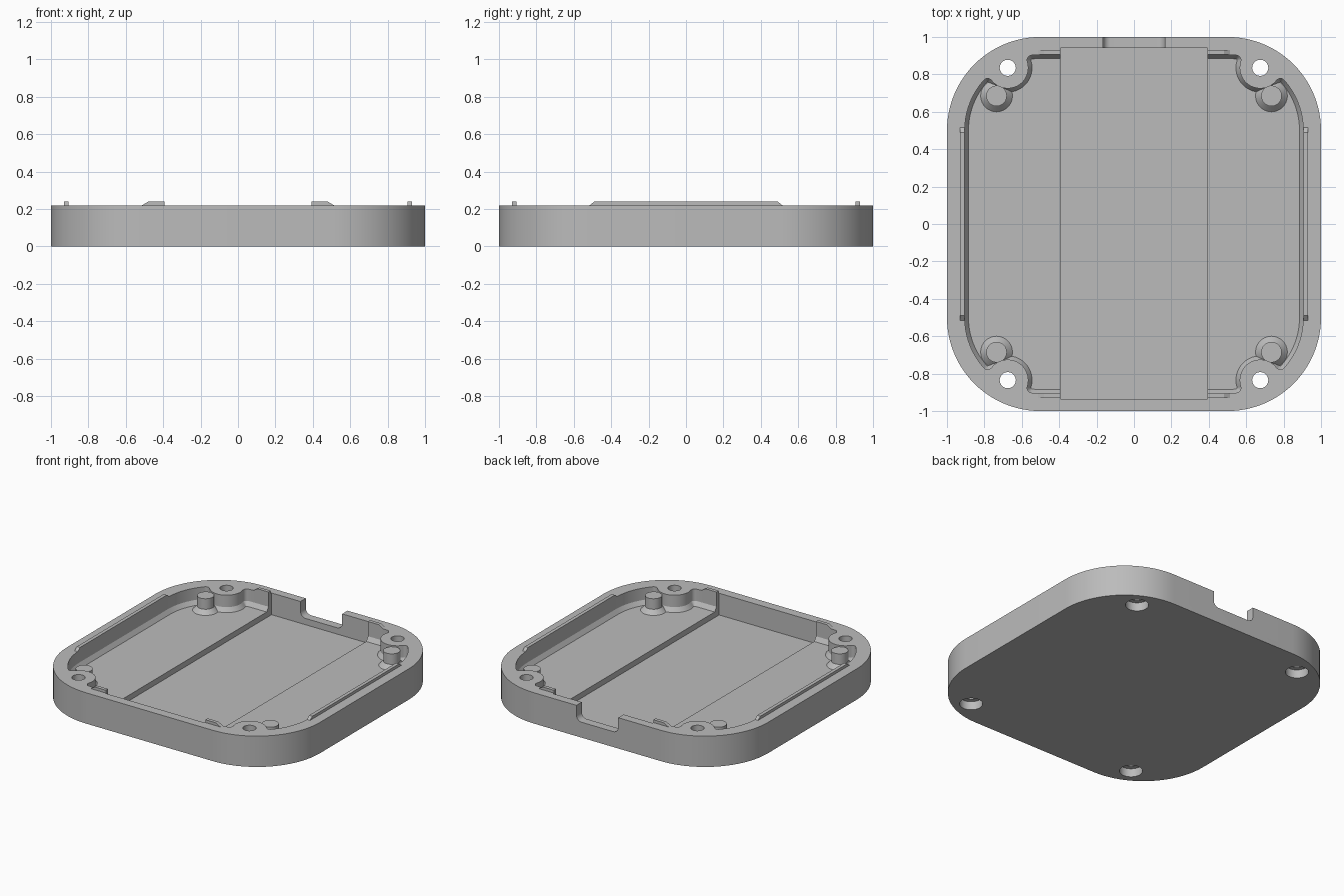
import bpy, bmesh
from math import cos, sin, atan2, hypot, sqrt, pi
from mathutils import Vector

cube = bpy.data.objects.get("Cube")
if cube:
    bpy.data.objects.remove(cube, do_unlink=True)

RIM, FLOOR, CHANNEL = 0.22, 0.105, 0.065
BOSS, BOSS_R = Vector((0.675, 0.835)), 0.11
CORNER, WALL_R, FILLET = Vector((0.5, 0.5)), 0.405, 0.026
QUADRANTS = ((1, 1), (-1, 1), (-1, -1), (1, -1))

grey = bpy.data.materials.new("plain grey")
grey.use_nodes = True
grey.diffuse_color = (0.5, 0.5, 0.5, 1)
grey.node_tree.nodes["Principled BSDF"].inputs["Base Color"].default_value = (0.5, 0.5, 0.5, 1)


def loft(name, rings):
    """Skin a stack of equal-length closed rings and cap both ends."""
    bm = bmesh.new()
    loops = [[bm.verts.new(p) for p in ring] for ring in rings]
    n = len(loops[0])
    for low, high in zip(loops, loops[1:]):
        for i in range(n):
            j = (i + 1) % n
            bm.faces.new((low[i], low[j], high[j], high[i]))
    bm.faces.new(loops[0][::-1])
    bm.faces.new(loops[-1])
    bmesh.ops.recalc_face_normals(bm, faces=bm.faces)
    mesh = bpy.data.meshes.new(name)
    bm.to_mesh(mesh)
    bm.free()
    mesh.materials.append(grey)
    ob = bpy.data.objects.new(name, mesh)
    bpy.context.collection.objects.link(ob)
    return ob


def arc(c, r, a, b, n):
    return [Vector((c[0] + r * cos(a + (b - a) * i / n),
                    c[1] + r * sin(a + (b - a) * i / n))) for i in range(n + 1)]


def at(points, z):
    return [(p[0], p[1], z) for p in points]


def turned(name, x, y, profile, n=40):
    return loft(name, [at(arc((x, y), r, 0, 2 * pi * (n - 1) / n, n - 1), z) for r, z in profile])


def box(name, lo, hi):
    base = [(lo[0], lo[1]), (hi[0], lo[1]), (hi[0], hi[1]), (lo[0], hi[1])]
    return loft(name, [at(base, lo[2]), at(base, hi[2])])


def four_way(quarter):
    """Repeat the first-quadrant outline around both axes."""
    out = []
    for sx, sy in QUADRANTS:
        pts = quarter if sx * sy > 0 else quarter[::-1]
        out += [(p[0] * sx, p[1] * sy) for p in pts]
    return out


def angle(v):
    return atan2(v[1], v[0])


def pocket_outline(inset):
    """Rounded wall that wraps smoothly around each screw boss."""
    to_boss = BOSS - CORNER
    d = to_boss.length
    far, near = WALL_R - FILLET, BOSS_R + FILLET
    a = (far * far - near * near + d * d) / (2 * d)
    h = sqrt(far * far - a * a)
    u = to_boss / d
    side = Vector((u.y, -u.x)) * h
    p1, p2 = CORNER + u * a + side, CORNER + u * a - side
    t1, t2 = angle(p1 - CORNER), angle(p2 - CORNER)
    wall, fil = WALL_R - inset, FILLET - inset
    q = arc(CORNER, wall, 0, t1, 14)
    q += arc(p1, fil, t1, angle(BOSS - p1), 8)[1:]
    q += arc(BOSS, BOSS_R + inset, angle(p1 - BOSS), angle(p2 - BOSS) - 2 * pi, 20)[1:]
    q += arc(p2, fil, angle(BOSS - p2), t2, 8)[1:]
    q += arc(CORNER, wall, t2, pi / 2, 3)[1:]
    return four_way(q)


def cut(target, cutter):
    mod = target.modifiers.new("cut", "BOOLEAN")
    mod.operation, mod.solver, mod.object = "DIFFERENCE", "EXACT", cutter
    bpy.context.view_layer.objects.active = target
    bpy.ops.object.modifier_apply(modifier=mod.name)
    bpy.data.objects.remove(cutter, do_unlink=True)


def smooth(ob):
    bpy.ops.object.select_all(action="DESELECT")
    ob.select_set(True)
    bpy.context.view_layer.objects.active = ob
    bpy.ops.object.shade_smooth_by_angle(angle=0.5)


# Case shell
outer = four_way(arc(CORNER, 0.5, 0, pi / 2, 24))
shell = loft("case_shell", [at(outer, 0), at(outer, RIM)])

# Pocket with a sloped foot along its wall
wide, narrow = pocket_outline(0), pocket_outline(0.02)
cut(shell, loft("pocket_cutter", [at(narrow, FLOOR), at(wide, FLOOR + 0.03), at(wide, 0.4)]))

# Deeper central channel
cut(shell, box("channel_cutter", (-0.393, -0.935, CHANNEL), (0.393, 0.94, 0.4)))

# Cable notch in the back wall, rounded at its lower corners
notch = arc((-0.125, 0.15), 0.04, pi, 1.5 * pi, 8) + arc((0.125, 0.15), 0.04, 1.5 * pi, 2 * pi, 8)
notch += [(0.165, 0.4), (-0.165, 0.4)]
cut(shell, loft("notch_cutter", [[(p[0], y, p[1]) for p in notch] for y in (0.9, 1.1)]))

# Screw holes with counterbores underneath
for sx, sy in QUADRANTS:
    cut(shell, turned("hole_cutter", BOSS.x * sx, BOSS.y * sy,
                      ((0.075, -0.1), (0.075, 0.06), (0.043, 0.06), (0.043, 0.4))))
smooth(shell)

# Support posts with flared feet
for i, (sx, sy) in enumerate(QUADRANTS):
    post = turned(f"support_post_{i + 1}", 0.735 * sx, 0.685 * sy,
                  ((0.085, FLOOR - 0.01), (0.085, FLOOR), (0.055, FLOOR + 0.03), (0.055, 0.21)))
    smooth(post)

# Long locating ridges on the side rims
TOP = RIM + 0.02
side_profile = ((-0.515, RIM), (0.515, RIM), (0.49, TOP), (-0.49, TOP))
for name, s in (("left_ridge", 1), ("right_ridge", -1)):
    loft(name, [[(x * s, y, z) for y, z in side_profile] for x in (0.905, 0.93)])

# Short locating ridges on the front and back rims
end_profile = ((0.393, RIM), (0.513, RIM), (0.48, TOP), (0.393, TOP))
for i, (sx, sy) in enumerate(QUADRANTS):
    loft(f"end_ridge_{i + 1}", [[(x * sx, y * sy, z) for x, z in end_profile] for y in (0.905, 0.93)])
